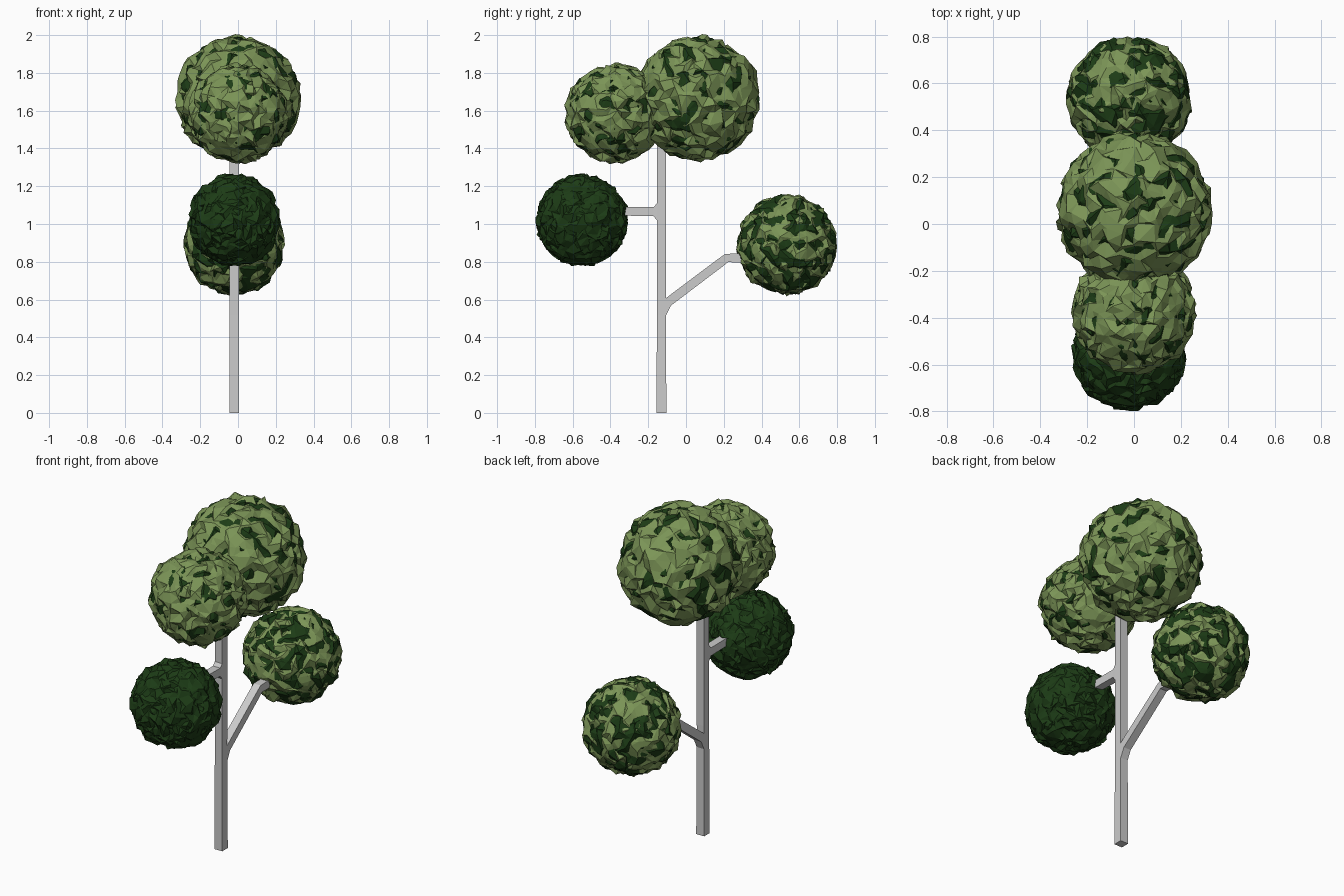
import bpy, bmesh, random
from mathutils import Vector

if "Cube" in bpy.data.objects:
    bpy.data.objects.remove(bpy.data.objects["Cube"])

random.seed(4)


def material(name, color):
    m = bpy.data.materials.new(name)
    m.diffuse_color = (*color, 1)
    m.use_nodes = True
    m.node_tree.nodes["Principled BSDF"].inputs["Base Color"].default_value = m.diffuse_color
    return m


LIGHT = material("light_leaf", (0.20, 0.30, 0.095))
DARK = material("dark_leaf", (0.012, 0.045, 0.008))


def add_mesh(name, mesh):
    ob = bpy.data.objects.new(name, mesh)
    bpy.context.collection.objects.link(ob)
    return ob


# Trunk and two branches: a stick skeleton in the YZ plane, thickened to square bars
X = -0.02
joints = [(-0.13, 0), (-0.13, 0.56), (-0.13, 1.065), (-0.13, 1.55),
          (0.215, 0.82), (0.33, 0.82), (-0.37, 1.068)]
links = [(0, 1), (1, 2), (2, 3), (1, 4), (4, 5), (2, 6)]
radii = [0.026, 0.024, 0.024, 0.024, 0.023, 0.023, 0.023]
mesh = bpy.data.meshes.new("trunk")
mesh.from_pydata([(X, y, z) for y, z in joints], links, [])
trunk = add_mesh("trunk", mesh)
trunk.modifiers.new("bars", 'SKIN')
if not mesh.skin_vertices:
    bpy.context.view_layer.objects.active = trunk
    trunk.select_set(True)
    bpy.ops.mesh.customdata_skin_add()
for i, (sv, r) in enumerate(zip(mesh.skin_vertices[0].data, radii)):
    sv.radius = (r, r)
    sv.use_root = i == 0
# Sit the end cap exactly on the ground
low = min(v.co.z for v in trunk.evaluated_get(
    bpy.context.evaluated_depsgraph_get()).data.vertices)
mesh.vertices[0].co.z -= low


def leaf_ball(name, centre, radius, mat, jitter):
    """Faceted ball with every vertex nudged at random."""
    bm = bmesh.new()
    bmesh.ops.create_icosphere(bm, subdivisions=4, radius=radius)
    for v in bm.verts:
        v.co += Vector([random.uniform(-jitter, jitter) for _ in range(3)])
        v.co += Vector(centre)
    me = bpy.data.meshes.new(name)
    bm.to_mesh(me)
    bm.free()
    me.materials.append(mat)
    add_mesh(name, me)


# Foliage: a light and a dark crumpled ball interpenetrate in each clump
clumps = [
    ("top_clump", (0, 0.06, 1.665), 0.322, 0.311, LIGHT),
    ("upper_front_clump", (0, -0.375, 1.585), 0.257, 0.247, LIGHT),
    ("back_clump", (-0.02, 0.535, 0.89), 0.258, 0.256, LIGHT),
    ("lower_front_clump", (-0.02, -0.55, 1.02), 0.237, 0.235, DARK),
]
for name, centre, r_outer, r_inner, mat in clumps:
    jitter = 0.065 * r_outer
    leaf_ball(name + "_outer", centre, r_outer, mat, jitter)
    leaf_ball(name + "_inner", centre, r_inner, DARK, jitter)
